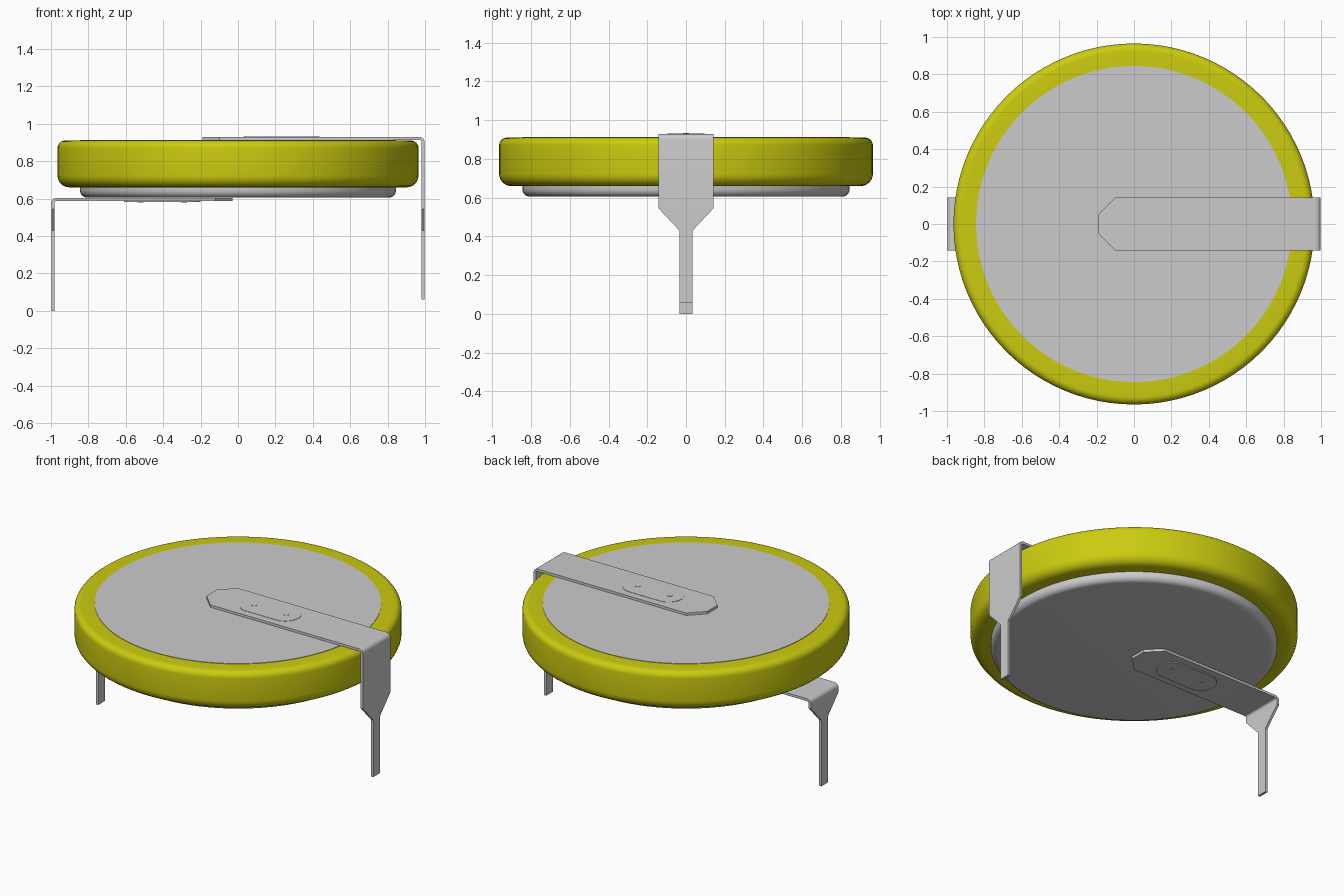
import bpy, bmesh, math
from mathutils import Vector

cube = bpy.data.objects.get("Cube")
if cube:
    bpy.data.objects.remove(cube, do_unlink=True)


def material(name, rgb):
    m = bpy.data.materials.new(name)
    m.use_nodes = True
    m.diffuse_color = (*rgb, 1)
    m.node_tree.nodes["Principled BSDF"].inputs["Base Color"].default_value = (*rgb, 1)
    return m


YELLOW = material("yellow sleeve", (0.60, 0.60, 0.005))
METAL = material("light grey metal", (0.60, 0.60, 0.60))


def finish(name, bm, mat, smooth=True):
    bmesh.ops.recalc_face_normals(bm, faces=bm.faces)
    me = bpy.data.meshes.new(name)
    bm.to_mesh(me)
    bm.free()
    me.materials.append(mat)
    ob = bpy.data.objects.new(name, me)
    bpy.context.collection.objects.link(ob)
    bpy.ops.object.select_all(action='DESELECT')
    bpy.context.view_layer.objects.active = ob
    ob.select_set(True)
    if smooth:
        bpy.ops.object.shade_smooth_by_angle(angle=math.radians(35))
    return ob


def arc(cx, cz, r, a0, a1, n=6):
    """Points of an arc, angles in degrees."""
    return [(cx + r * math.cos(math.radians(a0 + (a1 - a0) * i / n)),
             cz + r * math.sin(math.radians(a0 + (a1 - a0) * i / n))) for i in range(n + 1)]


def lathe(name, profile, mat, closed=False, steps=96):
    """Spin a radius/height profile around the z axis."""
    bm = bmesh.new()
    vs = [bm.verts.new((r, 0, z)) for r, z in profile]
    pairs = list(zip(vs, vs[1:])) + ([(vs[-1], vs[0])] if closed else [])
    es = [bm.edges.new(p) for p in pairs]
    bmesh.ops.spin(bm, geom=vs + es, axis=(0, 0, 1), cent=(0, 0, 0),
                   angle=2 * math.pi, steps=steps, use_merge=True)
    bmesh.ops.remove_doubles(bm, verts=bm.verts, dist=1e-5)
    return finish(name, bm, mat)


# Battery can and the plastic sleeve around its rim
lathe("battery_can", [(0, 0.605)] + arc(0.805, 0.645, 0.04, -90, 0)
      + [(0.845, 0.913), (0, 0.913)], METAL)
lathe("sleeve", [(0.84, 0.66)] + arc(0.902, 0.723, 0.063, -90, 0)
      + arc(0.925, 0.87, 0.04, 0, 90) + [(0.84, 0.91)], YELLOW, closed=True)

T = 0.016  # sheet thickness


def terminal(name, tip, z, z_foot, side, inward):
    """Bent sheet strip: chamfered tip, bend, tapered leg. z is its outer top."""
    r = 0.028
    bend = [(x, h) for x, h in arc(0.998 - r, z - r, r, 90, 0)]
    path = [(tip, z, 0.052), (tip + 0.09, z, 0.142)]
    path += [(x, h, 0.142) for x, h in bend]
    path += [(0.998, 0.545, 0.142), (0.998, 0.43, 0.034), (0.998, z_foot, 0.034)]
    bm = bmesh.new()
    rings = []
    for i, (x, h, w) in enumerate(path):
        # inward direction of the sheet at this station
        if x > 0.998 - r and h > z - r:
            n = Vector((0.998 - r - x, 0, z - r - h)).normalized()
        else:
            n = Vector((0, 0, -1)) if h > z - r - 1e-6 and x < 0.99 else Vector((-1, 0, 0))
        p = Vector((x, 0, h))
        ring = []
        for q, s in ((p, -1), (p, 1), (p + n * T, 1), (p + n * T, -1)):
            ring.append(bm.verts.new((side * q.x, s * w, q.z)))
        rings.append(ring)
    for a, b in zip(rings, rings[1:]):
        for k in range(4):
            bm.faces.new((a[k], a[(k + 1) % 4], b[(k + 1) % 4], b[k]))
    bm.faces.new(rings[0])
    bm.faces.new(rings[-1])
    return finish(name, bm, METAL)


terminal("top_terminal", -0.19, 0.929, 0.06, 1, 1)
terminal("bottom_terminal", 0.03, 0.604, 0.0, -1, 1)


def plate(name, outline, z0, z1):
    bm = bmesh.new()
    f = bm.faces.new([bm.verts.new((x, y, z0)) for x, y in outline])
    new = bmesh.ops.extrude_face_region(bm, geom=[f])["geom"]
    bmesh.ops.translate(bm, vec=(0, 0, z1 - z0),
                        verts=[v for v in new if isinstance(v, bmesh.types.BMVert)])
    return finish(name, bm, METAL, smooth=False)


# Rounded weld pads with two spot welds each
for side, label, x0, x1, z, up, h in (("top", "top", 0.03, 0.435, 0.929, 1, 0.002),
                                      ("bottom", "bottom", -0.61, -0.20, 0.588, -1, 0.006)):
    r = 0.095
    slot = arc(x1 - r, 0, r, -90, 90, 16) + arc(x0 + r, 0, r, 90, 270, 16)
    plate(label + "_weld_pad", slot, z - up * 0.004, z + up * h)
    mid = (x0 + x1) / 2
    for k, dx in enumerate((-0.115, 0.115)):
        dot = arc(mid + dx, 0, 0.016, 0, 345, 23)
        plate(f"{label}_spot_weld_{k + 1}", dot, z, z + up * (h + 0.002))
